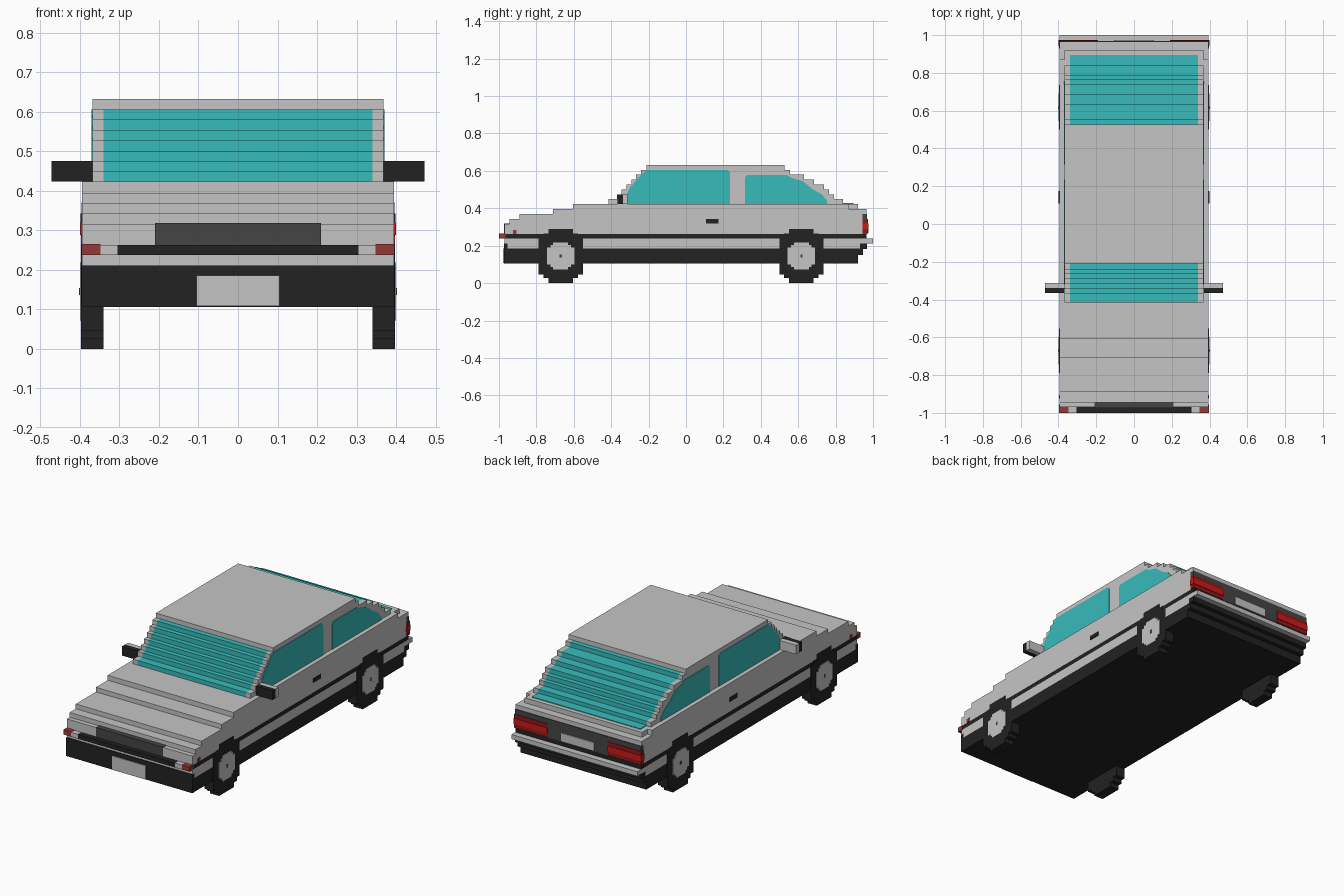
import bpy, bmesh, math

cube = bpy.data.objects.get("Cube")
if cube:
    bpy.data.objects.remove(cube, do_unlink=True)


def material(name, r, g, b):
    m = bpy.data.materials.new(name)
    m.use_nodes = True
    m.diffuse_color = (r, g, b, 1)
    for n in m.node_tree.nodes:
        if n.type == 'BSDF_PRINCIPLED':
            n.inputs["Base Color"].default_value = (r, g, b, 1)
    return m


GREY = material("body grey", 0.56, 0.56, 0.56)
GLASS = material("teal glass", 0.04, 0.50, 0.50)
BLACK = material("black trim", 0.016, 0.016, 0.016)
DARK = material("dark grey", 0.06, 0.06, 0.06)
LAMP = material("front lamp red", 0.30, 0.04, 0.04)
RED = material("bright red", 0.62, 0.01, 0.01)
DEEP = material("deep red", 0.28, 0.01, 0.01)


def loft(name, profile, xs, mats, rule=None):
    """Extrude a (y, z) outline across the x stations; rule picks a material index."""
    bm = bmesh.new()
    rings = [[bm.verts.new((x, y, z)) for y, z in profile] for x in xs]
    n = len(profile)
    for a, b in zip(rings, rings[1:]):
        for i in range(n):
            j = (i + 1) % n
            bm.faces.new((a[i], a[j], b[j], b[i]))
    bm.faces.new(rings[0])
    bm.faces.new(rings[-1])
    bmesh.ops.recalc_face_normals(bm, faces=bm.faces[:])
    if rule:
        for f in bm.faces:
            f.material_index = rule(f.calc_center_median(), f.normal)
    me = bpy.data.meshes.new(name)
    bm.to_mesh(me)
    bm.free()
    for m in mats:
        me.materials.append(m)
    ob = bpy.data.objects.new(name, me)
    bpy.context.collection.objects.link(ob)
    return ob


def box(name, x, y, z, mat):
    return loft(name, [(y[0], z[0]), (y[1], z[0]), (y[1], z[1]), (y[0], z[1])], x, [mat])


def pair(name, x, y, z, mat):
    box("left_" + name, x, y, z, mat)
    box("right_" + name, (-x[1], -x[0]), y, z, mat)


def stairs(start, steps):
    """Outline of stairs: each step is (y, z) of the next riser and its new height."""
    z, out = start, []
    for y, nz in steps:
        out += [(y, z), (y, nz)]
        z = nz
    return out


W = 0.395   # half width of the body
C = 0.368   # half width of the cabin
G = 0.34    # half width of the screens
BELT = 0.423

# Lower body in horizontal bands
loft("sill_and_floor", [(-.97, .106), (.92, .106), (.92, .15), (.945, .15), (.945, .185),
                        (-.97, .185)], (-W, W), [BLACK])
box("lower_side_band", (-W, W), (-.97, .965), (.185, .238), GREY)
box("side_trim_band", (-W, W), (-.97, .965), (.238, .263), BLACK)

# Upper body with stepped bonnet and boot
upper = stairs(.263, [(-.97, .315), (-.945, .342), (-.89, .369), (-.71, .395),
                      (-.605, BELT), (.87, .395), (.965, .263)])
loft("upper_body", upper, (-W, W), [GREY])
box("boot_lid_step", (-C, C), (.86, .92), (.39, BELT), GREY)

# Cabin with stepped windscreen and rear screen
cabin = stairs(.41, [(-.415, .449), (-.37, .475), (-.345, .501), (-.318, .527),
                     (-.292, .553), (-.266, .58), (-.24, .606), (-.21, .632),
                     (.527, .606), (.555, .58), (.632, .553), (.685, .527),
                     (.738, .501), (.765, .475), (.79, .449), (.84, .41)])


def screen_rule(c, n):
    return 1 if abs(c.x) < .1 and c.z < .61 and n.z > -.5 else 0


loft("cabin", cabin, (-C, -G, G, C), [GREY, GLASS], screen_rule)
box("rear_screen_foot", (-G, G), (.835, .895), (.42, .427), GLASS)

# Side windows as thin plates
front_pane = [(-.318, BELT), (-.318, .475), (-.30, .51), (-.235, .585), (-.205, .606),
              (.222, .606), (.235, .593), (.235, BELT)]
rear_pane = [(.315, BELT), (.315, .565), (.327, .577), (.54, .577), (.565, .562), (.625, .545),
             (.68, .50), (.725, .475), (.755, .44), (.755, BELT)]
for side, s in (("left", 1), ("right", -1)):
    for label, pane in (("front", front_pane), ("rear", rear_pane)):
        loft(f"{side}_{label}_side_window", pane, (s * (C - .003), s * (C + .003)), [GLASS])

# Wheels: stepped tyre outline with a flat hub
def blocky_disc(cy, cz, quarter):
    """Mirror a stepped quarter outline, running from the side up to the top, to a ring."""
    q = quarter
    half = q + [(-y, z) for y, z in reversed(q)]
    ring = half + [(-y, -z) for y, z in half]
    return [(cy + y, cz + z) for y, z in ring]


TYRE = [(.118, .055), (.118, .098), (.092, .098), (.092, .119), (.066, .119), (.066, .145)]
HUB = [(.073, .045), (.055, .045), (.055, .06), (.04, .06), (.04, .073)]
for end, cy in (("front", -.67), ("rear", .617)):
    for side, s in (("left", 1), ("right", -1)):
        loft(f"{side}_{end}_tyre", blocky_disc(cy, .145, TYRE), (s * .34, s * (W + .002)), [BLACK])
        loft(f"{side}_{end}_hub", blocky_disc(cy, .145, HUB), (s * .38, s * (W + .005)), [GREY])
    pair(f"{end}_hub_bolt", (W, W + .007), (cy - .006, cy + .006), (.136, .154), DARK)

# Nose: bumper bar, lamps, grille and number plate
box("front_bumper_bar", (-.305, .305), (-1, -.965), (.238, .263), BLACK)
pair("bumper_bar_end", (.305, .348), (-1, -.965), (.238, .263), GREY)
pair("front_lamp", (.348, W + .001), (-1, -.965), (.238, .265), LAMP)
pair("side_marker", (W - .01, W + .003), (-.925, -.905), (.263, .285), LAMP)
box("front_apron", (-W - .001, W + .001), (-.974, -.955), (.106, .211), BLACK)
box("front_number_plate", (-.105, .105), (-.979, -.965), (.108, .186), GREY)
box("grille", (-.21, .21), (-.974, -.945), (.263, .318), DARK)

# Tail: panel, lamps, number plate and bumper
box("tail_panel", (-W - .001, W + .001), (.945, .969), (.263, .37), DARK)
pair("tail_lamp", (.19, W + .003), (.945, .972), (.265, .342), DEEP)
pair("tail_lamp_stripe", (.19, W + .005), (.943, .975), (.288, .32), RED)
box("rear_number_plate", (-.105, .105), (.96, .975), (.267, .315), GREY)
box("rear_bumper", (-W, W), (.96, 1), (.212, .238), GREY)
box("rear_apron", (-W - .001, W + .001), (.93, .968), (.183, .212), BLACK)

# Mirrors and door handles
pair("mirror_shell", (C - .005, .472), (-.366, -.338), (BELT, .475), BLACK)
pair("mirror_back", (C - .005, .472), (-.338, -.312), (BELT, .475), GREY)
pair("door_handle", (W - .003, W + .004), (.108, .175), (.32, .343), BLACK)
